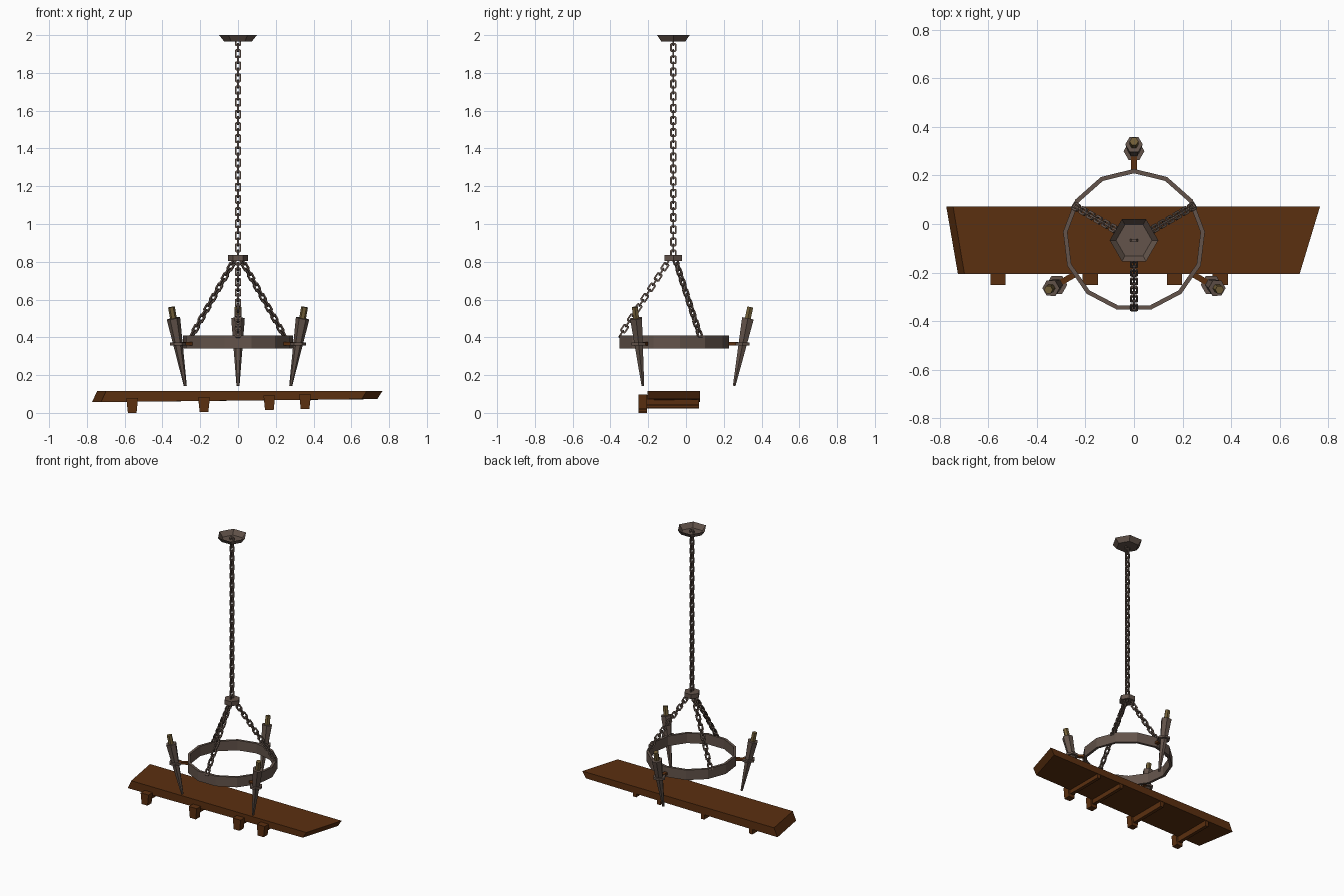
import bpy, bmesh, math
from mathutils import Vector, Matrix

if "Cube" in bpy.data.objects:
    bpy.data.objects.remove(bpy.data.objects["Cube"])

def material(name, rgb):
    m = bpy.data.materials.new(name)
    m.diffuse_color = (*rgb, 1)
    m.use_nodes = True
    m.node_tree.nodes["Principled BSDF"].inputs["Base Color"].default_value = m.diffuse_color
    return m

IRON = material("dark iron", (0.125, 0.088, 0.070))
WOOD = material("brown wood", (0.105, 0.029, 0.005))
TAN = material("tan wick", (0.17, 0.115, 0.04))
C = Vector((0, -0.067, 0))          # chandelier axis

def finish(bm, name, mat):
    bmesh.ops.recalc_face_normals(bm, faces=bm.faces[:])
    me = bpy.data.meshes.new(name)
    bm.to_mesh(me)
    bm.free()
    me.materials.append(mat)
    ob = bpy.data.objects.new(name, me)
    bpy.context.collection.objects.link(ob)
    return ob

def lathe(bm, profile, n, M=Matrix(), start=0.0, caps=(True, True), closed=False):
    """Revolve (radius, z) points around local z with n flat sides."""
    rings = [[bm.verts.new(M @ Vector((r * math.cos(start + math.tau * i / n),
                                       r * math.sin(start + math.tau * i / n), z)))
              for i in range(n)] for r, z in profile]
    pairs = list(zip(rings, rings[1:])) + ([(rings[-1], rings[0])] if closed else [])
    for a, b in pairs:
        for i in range(n):
            j = (i + 1) % n
            bm.faces.new((a[i], a[j], b[j], b[i]))
    if not closed:
        if caps[0]: bm.faces.new(rings[0])
        if caps[1]: bm.faces.new(rings[-1])

def hexa(bm, corners):
    """Box from 8 corners: bottom four then top four, same order."""
    v = [bm.verts.new(c) for c in corners]
    for f in ((0, 1, 2, 3), (4, 5, 6, 7), (0, 1, 5, 4), (1, 2, 6, 5), (2, 3, 7, 6), (3, 0, 4, 7)):
        bm.faces.new([v[i] for i in f])

def link(bm, M, w=0.017, h=0.0235, t=0.009, c=0.006):
    """Chamfered rectangular chain link in the local xz plane."""
    def outline(w, h, c):
        return [(w, h - c), (w - c, h), (c - w, h), (-w, h - c),
                (-w, c - h), (c - w, -h), (w - c, -h), (w, c - h)]
    o, i = outline(w, h, c), outline(w - t, h - t, c * 0.5)
    rings = [[bm.verts.new(M @ Vector((x, y, z))) for x, z in pts]
             for pts, y in ((o, -t / 2), (o, t / 2), (i, t / 2), (i, -t / 2))]
    for k in range(4):
        a, b = rings[k], rings[(k + 1) % 4]
        for s in range(8):
            bm.faces.new((a[s], a[(s + 1) % 8], b[(s + 1) % 8], b[s]))

def chain(name, a, b, count):
    """Links from a to b, every second one turned a quarter."""
    bm = bmesh.new()
    d = b - a
    z = d.normalized()
    side = Vector((0, 0, 1)).cross(z)
    x = side.normalized() if side.length > 1e-4 else Vector((1, 0, 0))
    R = Matrix((x, z.cross(x), z)).transposed().to_4x4()
    for k in range(count):
        p = a + d * (k + 0.5) / count
        link(bm, Matrix.Translation(p) @ R @ Matrix.Rotation(math.pi / 2 * (k % 2), 4, 'Z'))
    finish(bm, name, IRON)

# ceiling cup, open on top
bm = bmesh.new()
lathe(bm, [(0.074, 1.967), (0.1, 2.0)], 6, Matrix.Translation(C), caps=(True, False))
finish(bm, "ceiling_cup", IRON)

# hub
bm = bmesh.new()
lathe(bm, [(0.053, 0.805), (0.053, 0.837)], 6, Matrix.Translation(C))
finish(bm, "chain_hub", IRON)

# thirteen-sided hoop
bm = bmesh.new()
lathe(bm, [(0.294, 0.34), (0.294, 0.411), (0.276, 0.411), (0.276, 0.34)], 13,
      Matrix.Translation(C), math.pi / 2, closed=True)
finish(bm, "hoop", IRON)

# main chain and three hoop chains
chain("main_chain", C + Vector((0, 0, 1.982)), C + Vector((0, 0, 0.825)), 36)
for k, deg in enumerate((30, 150, 270)):
    u = Vector((math.cos(math.radians(deg)), math.sin(math.radians(deg)), 0))
    chain(f"hoop_chain_{k + 1}", C + u * 0.018 + Vector((0, 0, 0.815)),
          C + u * 0.285 + Vector((0, 0, 0.405)), 15)

# three torches leaning outwards, with arm, holder and wick
for k, deg in enumerate((90, 210, 330)):
    turn = Matrix.Translation(C) @ Matrix.Rotation(math.radians(deg), 4, 'Z')
    lean = turn @ Matrix.Translation((0.322, 0, 0.143)) @ Matrix.Rotation(math.radians(11.5), 4, 'Y')
    bm = bmesh.new()
    lathe(bm, [(0.008, 0), (0.026, 0.235), (0.036, 0.365)], 6, lean, math.pi / 6)
    finish(bm, f"torch_{k + 1}", IRON)
    bm = bmesh.new()
    lathe(bm, [(0.018, 0.36), (0.018, 0.426)], 6, lean, math.pi / 6)
    finish(bm, f"wick_{k + 1}", TAN)
    bm = bmesh.new()
    lathe(bm, [(0.043, 0.358), (0.043, 0.373), (0.02, 0.373), (0.02, 0.358)], 6,
          turn @ Matrix.Translation((0.367, 0, 0)), math.pi / 6, closed=True)
    finish(bm, f"torch_holder_{k + 1}", IRON)
    bm = bmesh.new()
    x0, x1, w, z0, z1 = 0.28, 0.345, 0.012, 0.358, 0.374
    hexa(bm, [turn @ Vector((x, y, z)) for z in (z0, z1)
              for x, y in ((x0, -w), (x1, -w), (x1, w), (x0, w))])
    finish(bm, f"torch_arm_{k + 1}", WOOD)

# plank with slanted ends
bm = bmesh.new()
hexa(bm, [(-0.725, -0.205, 0.057), (0.655, -0.205, 0.073), (0.737, 0.073, 0.073), (-0.773, 0.073, 0.057),
          (-0.698, -0.205, 0.117), (0.682, -0.205, 0.117), (0.766, 0.073, 0.117), (-0.745, 0.073, 0.117)])
finish(bm, "plank", WOOD)

# battens under the plank, each with a tapered peg head at the front
for k, (x, z0) in enumerate(((-0.56, 0.0), (-0.18, 0.004), (0.166, 0.015), (0.355, 0.02))):
    z1 = z0 + 0.078
    bm = bmesh.new()
    hexa(bm, [(x + sx * w, y, z) for w, z in ((0.012, z0 + 0.022), (0.016, z0 + 0.075))
              for sx, y in ((-1, -0.21), (1, -0.21), (1, 0.07), (-1, 0.07))])
    finish(bm, f"batten_{k + 1}", WOOD)
    bm = bmesh.new()
    hexa(bm, [(x + sx * w, y, z) for w, z in ((0.023, z0), (0.031, z1))
              for sx, y in ((-1, -0.252), (1, -0.252), (1, -0.206), (-1, -0.206))])
    finish(bm, f"peg_head_{k + 1}", WOOD)
